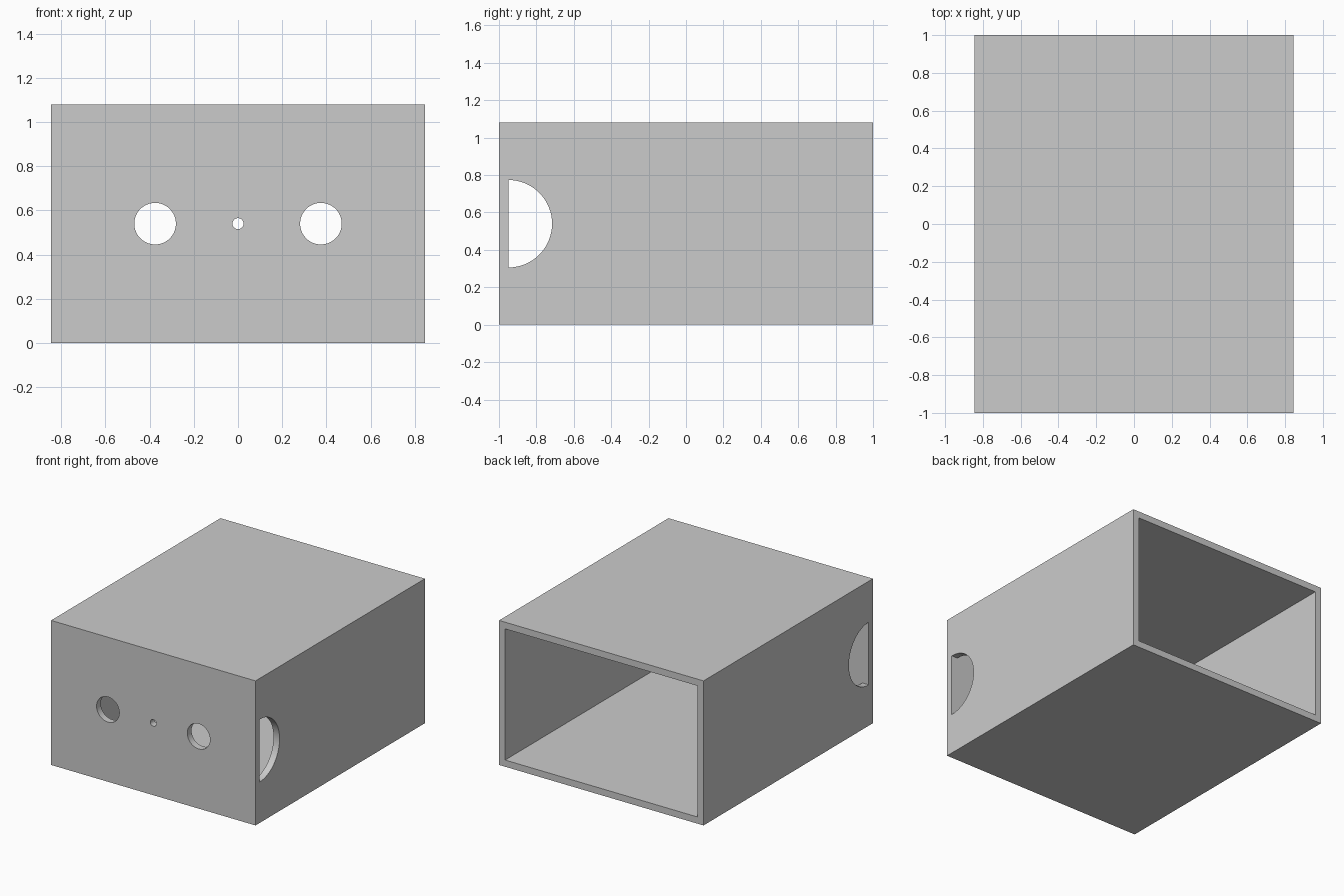
import bpy, bmesh, math
from mathutils import Matrix, Vector

cube = bpy.data.objects.get("Cube")
if cube:
    bpy.data.objects.remove(cube, do_unlink=True)

WIDTH, DEPTH, HEIGHT, WALL = 1.69, 2.0, 1.08, 0.05
MID = HEIGHT / 2
INNER_FRONT = -DEPTH / 2 + WALL

grey = bpy.data.materials.new("plain grey")
grey.use_nodes = True
colour = (0.6, 0.6, 0.6, 1)
grey.diffuse_color = colour
grey.node_tree.nodes["Principled BSDF"].inputs["Base Color"].default_value = colour


def finish(name, bm):
    bmesh.ops.recalc_face_normals(bm, faces=bm.faces)
    mesh = bpy.data.meshes.new(name)
    bm.to_mesh(mesh)
    bm.free()
    mesh.materials.append(grey)
    obj = bpy.data.objects.new(name, mesh)
    bpy.context.collection.objects.link(obj)
    return obj


def box(name, size, centre):
    bm = bmesh.new()
    bmesh.ops.create_cube(bm, size=1, matrix=Matrix.Translation(centre) @ Matrix.Diagonal((*size, 1)))
    return finish(name, bm)


def cylinder(name, radius, length, centre, axis, cut_y=None):
    bm = bmesh.new()
    turn = Matrix.Rotation(math.pi / 2, 4, "Y" if axis == "X" else "X")
    bmesh.ops.create_cone(bm, cap_ends=True, segments=64, radius1=radius, radius2=radius,
                          depth=length, matrix=Matrix.Translation(centre) @ turn)
    # Keep only the half behind the cutting plane
    if cut_y is not None:
        geom = bm.verts[:] + bm.edges[:] + bm.faces[:]
        bmesh.ops.bisect_plane(bm, geom=geom, dist=1e-5, plane_co=Vector((0, cut_y, 0)),
                               plane_no=Vector((0, -1, 0)), clear_outer=True)
        bmesh.ops.holes_fill(bm, edges=[e for e in bm.edges if e.is_boundary])
    return finish(name, bm)


def subtract(target, cutter):
    cutter.hide_render = True
    mod = target.modifiers.new("cut", "BOOLEAN")
    mod.operation, mod.solver, mod.object = "DIFFERENCE", "EXACT", cutter
    bpy.context.view_layer.objects.active = target
    bpy.ops.object.modifier_apply(modifier=mod.name)
    bpy.data.objects.remove(cutter, do_unlink=True)


# Outer body, hollowed out and open at the back
case = box("open_case", (WIDTH, DEPTH, HEIGHT), (0, 0, MID))
subtract(case, box("cavity", (WIDTH - 2 * WALL, DEPTH, HEIGHT - 2 * WALL), (0, WALL, MID)))

# Two large holes and a small centre hole in the front panel
for x, radius in ((-0.375, 0.094), (0, 0.025), (0.375, 0.094)):
    subtract(case, cylinder("front_hole", radius, 4 * WALL, (x, INNER_FRONT, MID), "Y"))

# Half-round opening in each side, flush with the inside of the front panel
for side in (-1, 1):
    subtract(case, cylinder("side_hole", 0.234, 2 * WALL, (side * (WIDTH - WALL) / 2, INNER_FRONT, MID),
                            "X", INNER_FRONT))

bpy.ops.object.select_all(action="DESELECT")
case.select_set(True)
bpy.context.view_layer.objects.active = case
bpy.ops.object.shade_smooth_by_angle(angle=math.radians(30))
